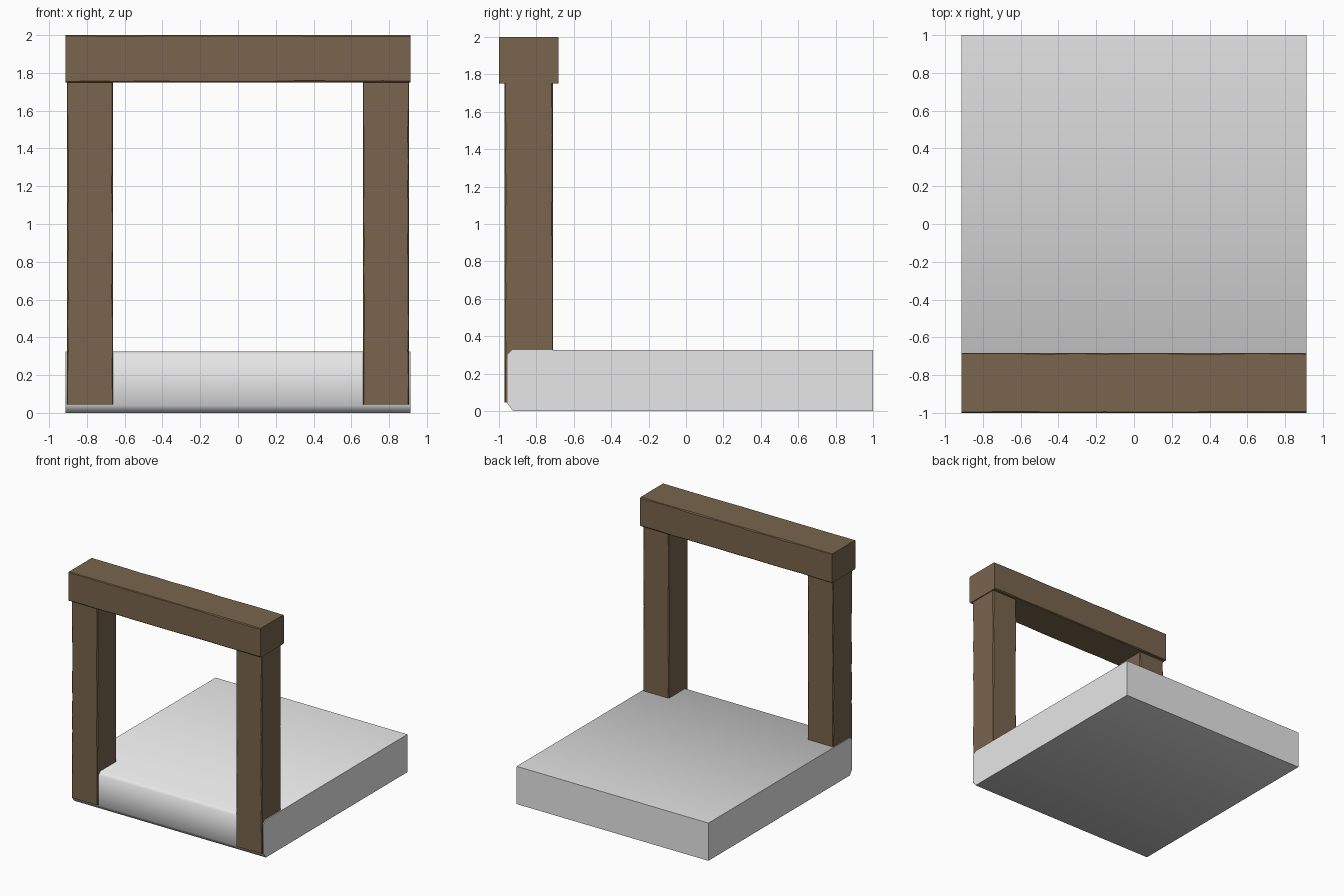
import bpy, bmesh, math, random
from mathutils import Vector

if "Cube" in bpy.data.objects:
    bpy.data.objects.remove(bpy.data.objects["Cube"])

random.seed(4)


def material(name, rgb):
    m = bpy.data.materials.new(name)
    m.diffuse_color = (*rgb, 1)
    m.use_nodes = True
    m.node_tree.nodes["Principled BSDF"].inputs["Base Color"].default_value = m.diffuse_color
    return m


STONE = material("pale grey stone", (0.80, 0.80, 0.80))
WOOD = material("brown wood", (0.19, 0.13, 0.075))


def finish(bm, name, mat, angle):
    bmesh.ops.recalc_face_normals(bm, faces=bm.faces)
    me = bpy.data.meshes.new(name)
    bm.to_mesh(me)
    bm.free()
    me.materials.append(mat)
    ob = bpy.data.objects.new(name, me)
    bpy.context.collection.objects.link(ob)
    bpy.ops.object.select_all(action='DESELECT')
    ob.select_set(True)
    bpy.context.view_layer.objects.active = ob
    bpy.ops.object.shade_smooth_by_angle(angle=math.radians(angle))
    return ob


def timber(name, lo, hi, axis, cuts=12, wear=0.009):
    """Squared timber with slightly worn, uneven long edges."""
    others = [a for a in range(3) if a != axis]
    bm = bmesh.new()
    rings = []
    for i in range(cuts + 1):
        t = i / cuts
        ring = []
        for su, sv in ((0, 0), (1, 0), (1, 1), (0, 1)):
            w = random.uniform(0.35, 1) * wear
            # each corner becomes a small chamfer of two points
            pair = []
            for du, dv in ((w, 0), (0, w)):
                p = Vector((0, 0, 0))
                p[axis] = lo[axis] + t * (hi[axis] - lo[axis])
                for a, s, d in ((others[0], su, du), (others[1], sv, dv)):
                    p[a] = hi[a] - d if s else lo[a] + d
                pair.append(bm.verts.new(p))
            if (su, sv) in ((0, 0), (1, 1)):
                pair.reverse()
            ring += pair
        rings.append(ring)
    for r, q in zip(rings, rings[1:]):
        for k in range(8):
            j = (k + 1) % 8
            bm.faces.new((r[k], r[j], q[j], q[k]))
    bm.faces.new(rings[0])
    bm.faces.new(rings[-1])
    return finish(bm, name, WOOD, 30)


# Stone slab: side profile (y, z) with chamfered front edges, extruded in x
profile = [(1, 0), (1, 0.325), (-0.93, 0.325), (-0.955, 0.30),
           (-0.955, 0.04), (-0.925, 0)]
bm = bmesh.new()
face = bm.faces.new([bm.verts.new((-0.914, y, z)) for y, z in profile])
ext = bmesh.ops.extrude_face_region(bm, geom=[face])
moved = [v for v in ext["geom"] if isinstance(v, bmesh.types.BMVert)]
bmesh.ops.translate(bm, verts=moved, vec=(1.828, 0, 0))
finish(bm, "stone_slab", STONE, 60)

# Two upright posts set into the slab's front edge
for side, x0, x1 in (("left", -0.906, -0.661), ("right", 0.661, 0.906)):
    timber(side + "_post", (x0, -0.97, 0.045), (x1, -0.71, 1.76), 2)

# Lintel beam across the posts
timber("lintel_beam", (-0.914, -1, 1.75), (0.914, -0.682, 2), 0)
